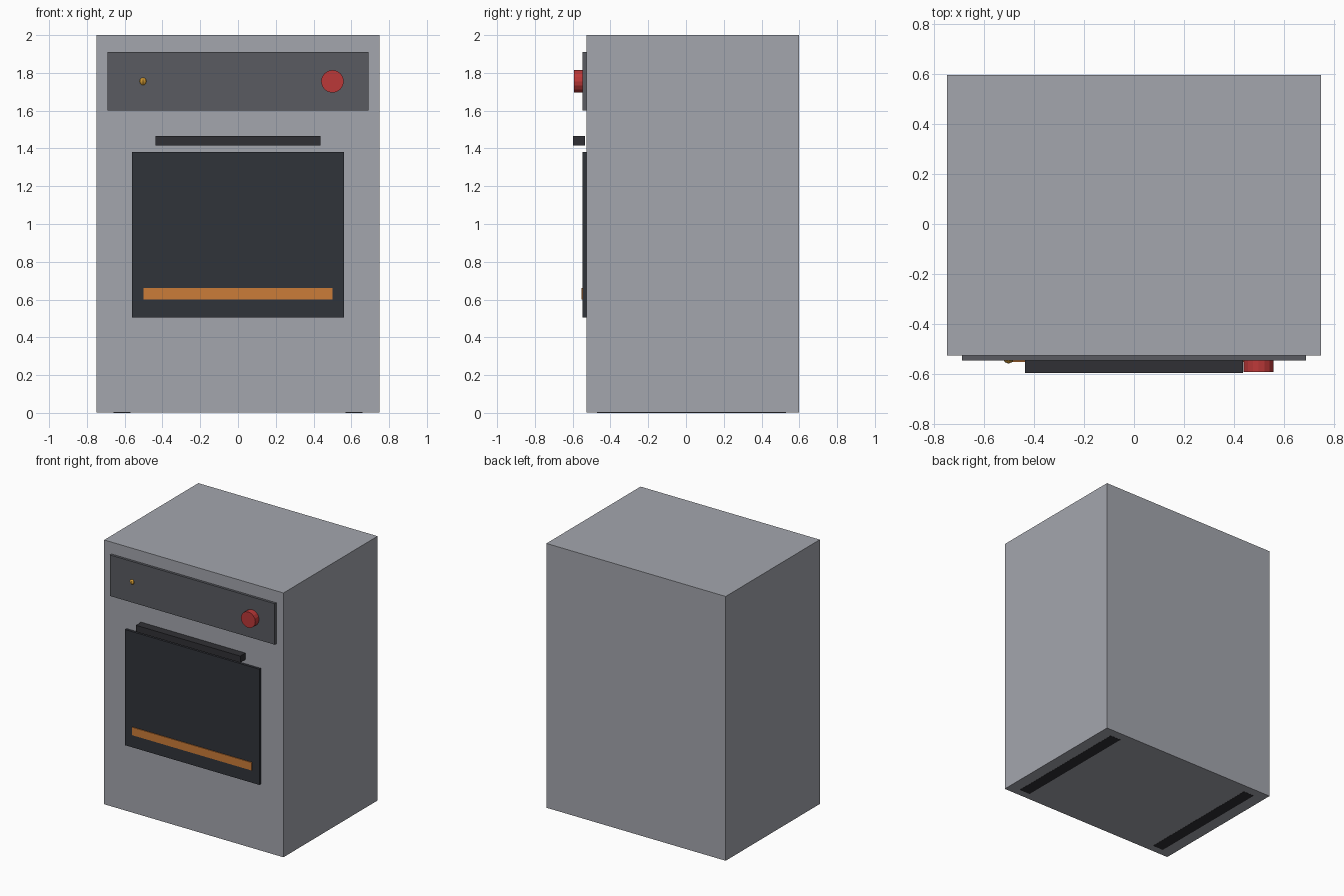
import bpy
from math import radians

if "Cube" in bpy.data.objects:
    bpy.data.objects.remove(bpy.data.objects["Cube"])


def paint(obj, name, rgb):
    mat = bpy.data.materials.get(name) or bpy.data.materials.new(name)
    mat.diffuse_color = (*rgb, 1)
    mat.use_nodes = True
    mat.node_tree.nodes["Principled BSDF"].inputs["Base Color"].default_value = mat.diffuse_color
    obj.data.materials.append(mat)


def box(name, x, y, z, mat, rgb):
    """Box from (min, max) ranges on each axis."""
    bpy.ops.mesh.primitive_cube_add(size=1, location=[sum(r) / 2 for r in (x, y, z)])
    obj = bpy.context.object
    obj.name = name
    obj.scale = [r[1] - r[0] for r in (x, y, z)]
    bpy.ops.object.transform_apply(location=False, rotation=False, scale=True)
    paint(obj, mat, rgb)
    return obj


FRONT = -0.528
BACK = 0.597
BLACK = (0.03, 0.03, 0.035)

# Cabinet
box("oven_body", (-0.75, 0.75), (FRONT, BACK), (0.001, 2), "body_grey", (0.37, 0.38, 0.42))

# Base rails, flush with the underside
for side, (x0, x1) in {"right": (0.57, 0.66), "left": (-0.66, -0.57)}.items():
    box(f"base_rail_{side}", (x0, x1), (-0.47, 0.53), (0, 0.05), "black", BLACK)

# Control panel, door window, handle and glowing element
box("control_panel", (-0.69, 0.69), (-0.547, FRONT), (1.6, 1.91), "panel_grey", (0.1, 0.105, 0.12))
box("door_window", (-0.562, 0.562), (-0.547, FRONT), (0.505, 1.38), "dark_glass", (0.03, 0.033, 0.042))
box("door_handle", (-0.437, 0.437), (-0.597, -0.535), (1.415, 1.465), "black", BLACK)
box("heating_element", (-0.5, 0.5), (-0.553, FRONT), (0.6, 0.66), "orange", (0.6, 0.2, 0.04))

# Dial
bpy.ops.mesh.primitive_cylinder_add(vertices=16, radius=0.06, depth=0.06,
                                    location=(0.5, -0.563, 1.755), rotation=(radians(90), 0, 0))
dial = bpy.context.object
dial.name = "control_dial"
paint(dial, "red", (0.5, 0.04, 0.04))

# Indicator lamp
bpy.ops.mesh.primitive_uv_sphere_add(segments=8, ring_count=6, radius=0.022,
                                     location=(-0.503, -0.538, 1.755))
lamp = bpy.context.object
lamp.name = "indicator_lamp"
paint(lamp, "amber", (0.6, 0.3, 0.03))
